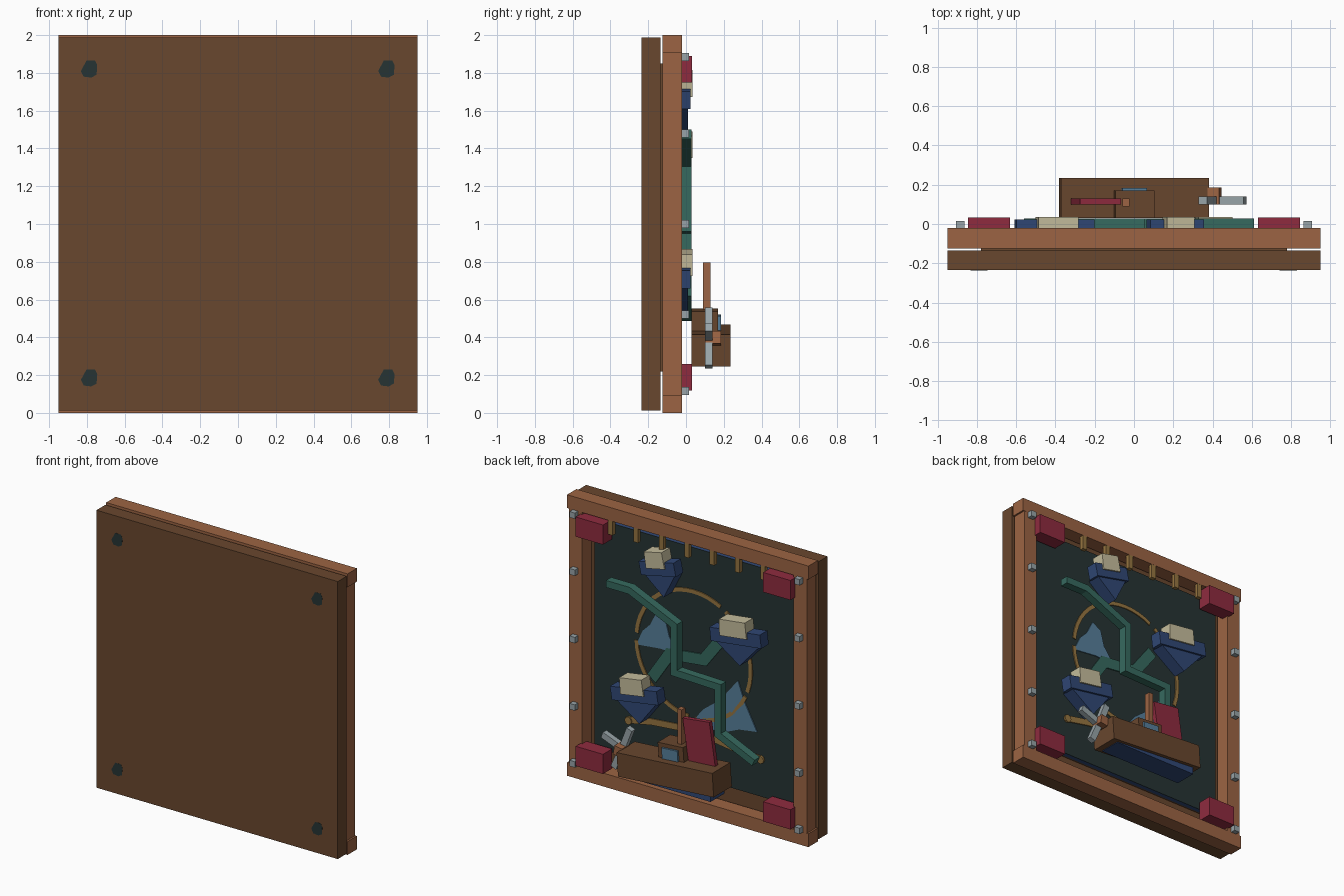
import bpy
import math
from math import sin, cos, pi, radians

cube = bpy.data.objects.get("Cube")
if cube:
    bpy.data.objects.remove(cube, do_unlink=True)


def material(name, *srgb):
    lin = [((c / 255 + 0.055) / 1.055) ** 2.4 for c in srgb] + [1]
    m = bpy.data.materials.new(name)
    m.use_nodes = True
    m.diffuse_color = lin
    m.node_tree.nodes["Principled BSDF"].inputs["Base Color"].default_value = lin
    return m


dark_wood = material("dark wood", 105, 71, 46)
warm_wood = material("warm wood", 156, 100, 67)
slate = material("dark slate", 38, 52, 52)
red = material("crimson", 143, 43, 63)
blue = material("navy blue", 48, 72, 118)
cream = material("cream", 198, 190, 157)
green = material("sea green", 54, 106, 95)
gold = material("old gold", 150, 117, 64)
steel = material("steel grey", 152, 164, 168)
sky = material("dusty blue", 86, 127, 155)


def prism(name, pts, y0, y1, mat):
    """Extrude an outline in the x-z plane from y0 to y1."""
    n = len(pts)
    verts = [(x, y, z) for y in (y0, y1) for x, z in pts]
    faces = [tuple(range(n)), tuple(range(2 * n - 1, n - 1, -1))]
    faces += [(i, i + n, (i + 1) % n + n, (i + 1) % n) for i in range(n)]
    area = sum(pts[i][0] * pts[(i + 1) % n][1] - pts[(i + 1) % n][0] * pts[i][1]
               for i in range(n))
    if area < 0:
        faces = [f[::-1] for f in faces]
    me = bpy.data.meshes.new(name)
    me.from_pydata(verts, [], faces)
    me.materials.append(mat)
    ob = bpy.data.objects.new(name, me)
    bpy.context.collection.objects.link(ob)
    return ob


def place(pts, cx, cz, deg=0):
    a = radians(deg)
    return [(cx + x * cos(a) - z * sin(a), cz + x * sin(a) + z * cos(a)) for x, z in pts]


def rect(cx, cz, w, h, deg=0):
    w, h = w / 2, h / 2
    return place([(-w, -h), (w, -h), (w, h), (-w, h)], cx, cz, deg)


def strip(name, path, width, y0, y1, mat):
    """Mitred flat strip that follows a path in the x-z plane."""
    left, right = [], []
    for i, (x, z) in enumerate(path):
        ax, az = path[max(i - 1, 0)]
        bx, bz = path[min(i + 1, len(path) - 1)]
        d1 = math.atan2(z - az, x - ax) if i else math.atan2(bz - z, bx - x)
        d2 = math.atan2(bz - z, bx - x) if i < len(path) - 1 else d1
        a = math.atan2(sin(d1) + sin(d2), cos(d1) + cos(d2)) + pi / 2
        r = width / 2 / abs(cos((d1 - d2) / 2))
        left.append((x + r * cos(a), z + r * sin(a)))
        right.append((x - r * cos(a), z - r * sin(a)))
    return prism(name, left + right[::-1], y0, y1, mat)


# Front board, then spacer, blue slab and slate face stacked behind it
prism("front_board", rect(0, 1, 1.9, 1.975), -.235, -.135, dark_wood)
prism("spacer", rect(0, 1.035, 1.56, 1.63), -.136, -.124, dark_wood)
prism("blue_slab", rect(0, 1.035, 1.57, 1.63), -.124, -.093, blue)
prism("slate_face", rect(0, 1.035, 1.57, 1.63), -.093, -.09, slate)
for sx in (-1, 1):
    for z in (.185, 1.82):
        spot = [(-.045, -.01), (-.03, -.04), (.01, -.045), (.038, -.03),
                (.042, .02), (.03, .045), (-.015, .045)]
        prism("front_spot", place(spot, sx * .787, z), -.236, -.234, slate)

# Frame rails, posts, corner blocks and studs
for s in (-1, 1):
    prism("frame_rail", rect(0, 1 + s * .9525, 1.9, .095), -.125, -.02, warm_wood)
    prism("frame_post", rect(s * .885, 1, .105, 1.82), -.125, -.021, warm_wood)
    for z in (.188, 1.82):
        prism("corner_block", rect(s * .738, z, .215, .14), -.07, .033, red)
    for z in (.115, .52, 1, 1.48, 1.885):
        prism("stud", rect(s * .885, z, .042, .042), -.03, .016, steel)

# Hanging pegs
for i in range(7):
    prism("peg", rect(-.59 + .2 * i, 1.86, .036, .11), -.05, -.0205, gold)

# Broken gold ring and low gold path
for start, end in ((5, 62), (68, 118), (124, 200), (205, 238), (244, 268),
                   (275, 300), (306, 358)):
    steps = 2 + (end - start) // 10
    arc = [radians(start + (end - start) * k / steps) for k in range(steps + 1)]
    strip("gold_ring_arc", [(.45 * cos(a), 1.09 + .45 * sin(a)) for a in arc],
          .028, -.09, -.083, gold)
path = [(.51, .49), (.33, .525), (.1, .545), (-.14, .535), (-.35, .505), (-.53, .487)]
strip("gold_path", path, .045, -.09, -.082, gold)
for x in (.51, -.53):
    dot = [(.028 * cos(k * pi / 4), .028 * sin(k * pi / 4)) for k in range(8)]
    prism("gold_path_end", place(dot, x, .487), -.09, -.075, gold)

# Flat peaks and ribbon on the slate face
prism("left_peak", [(.45, 1.045), (.4, 1.155), (.34, 1.215), (.29, 1.315), (.22, 1.275),
                    (.19, 1.165), (.11, 1.055), (.26, 1.065)], -.09, -.083, sky)
prism("right_peak", [(.01, .615), (-.08, .725), (-.21, .825), (-.35, 1), (-.4, .865),
                     (-.5, .675), (-.36, .655), (-.22, .595)], -.09, -.083, sky)
strip("flat_ribbon", [(-.23, 1.275), (-.08, 1.075), (.19, 1.045), (.33, .835)],
      .08, -.09, -.082, green)

# Raised zigzag
zigzag = [(.61, 1.475), (.43, 1.475), (.075, 1.32), (.075, .985),
          (-.27, .975), (-.27, .635), (-.55, .51)]
strip("zigzag", zigzag, .05, -.03, .029, green)

# Three tilted badges: band, point and cream cap
for name, cx, cz, half, cap_w, tilt in (("upper", .21, 1.685, .14, .15, -12),
                                        ("middle", -.405, 1.36, .2, .215, -7),
                                        ("lower", .392, .735, .185, .185, -9)):
    prism(name + "_band", rect(cx, cz, 2 * half, .095, tilt), -.06, .024, blue)
    point = [(-half * .88, -.045), (half * .88, -.045), (0, -.2)]
    prism(name + "_point", place(point, cx, cz, tilt), -.085, .01, blue)
    cap = [(-cap_w * .45, .005), (cap_w * .55, .005), (cap_w * .5, .12), (-cap_w * .45, .12)]
    prism(name + "_cap", place(cap, cx, cz, tilt), -.06, .035, cream)

# Desk with tray, cabinet, screen, leaning panel and pole
prism("desk", rect(0, .357, .755, .168, -4), .03, .235, dark_wood)
prism("desk_tray", rect(-.01, .274, .66, .056), .05, .21, blue)
prism("cabinet", rect(0, .48, .2, .13, -4), .03, .17, dark_wood)
prism("screen", rect(0, .475, .125, .085, -4), .17, .184, sky)
prism("leaning_panel", [(-.065, .74), (-.275, .765), (-.325, .44), (-.115, .42)],
      .1, .131, red)
prism("pole", rect(-.04, .62, .035, .35), .09, .13, warm_wood)

# Three-armed tool beside the desk
hub = (.41, .395)
for tip in ((.565, .455), (.35, .55), (.475, .245)):
    strip("tool_arm", [hub, tip], .045, .1, .14, steel)
prism("tool_hub", rect(*hub, .06, .065, 10), .1, .185, warm_wood)
